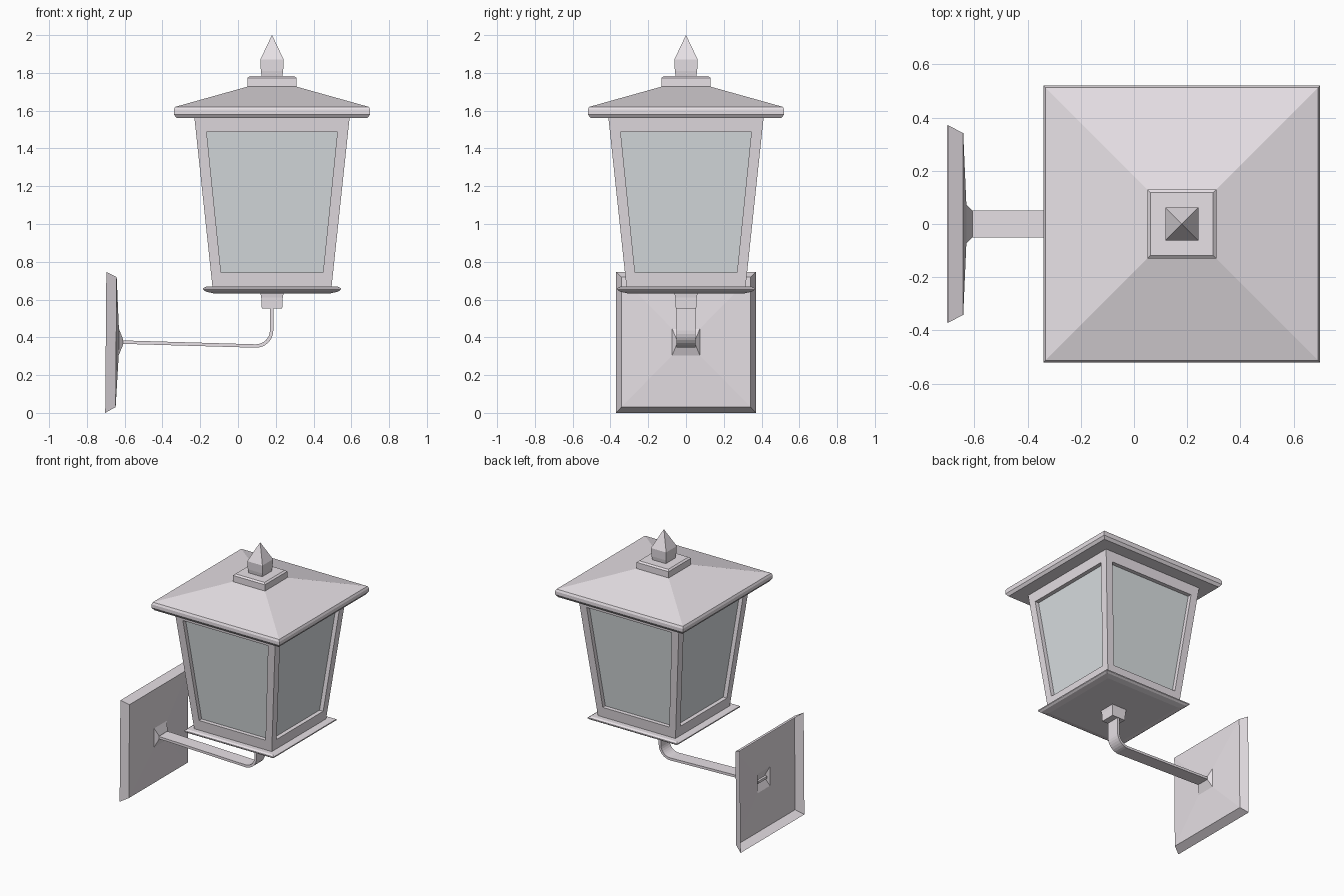
import bpy, bmesh, math

if "Cube" in bpy.data.objects:
    bpy.data.objects.remove(bpy.data.objects["Cube"])

CX = 0.18  # lantern axis


def material(name, rgb):
    m = bpy.data.materials.new(name)
    m.diffuse_color = (*rgb, 1)
    m.use_nodes = True
    m.node_tree.nodes["Principled BSDF"].inputs["Base Color"].default_value = m.diffuse_color
    return m


METAL = material("painted_metal", (0.80, 0.75, 0.79))
GLASS = material("frosted_glass", (0.70, 0.74, 0.76))


def make(name, verts, faces, mat=METAL):
    me = bpy.data.meshes.new(name)
    me.from_pydata(verts, [], faces)
    bm = bmesh.new()
    bm.from_mesh(me)
    bmesh.ops.remove_doubles(bm, verts=bm.verts, dist=1e-5)
    bmesh.ops.recalc_face_normals(bm, faces=bm.faces)
    bm.to_mesh(me)
    bm.free()
    me.materials.append(mat)
    ob = bpy.data.objects.new(name, me)
    bpy.context.collection.objects.link(ob)
    return ob


def loft(name, rings, cap_start=True, cap_end=True, mat=METAL):
    n = len(rings[0])
    verts = [v for r in rings for v in r]
    faces = [(i * n + k, i * n + (k + 1) % n, (i + 1) * n + (k + 1) % n, (i + 1) * n + k)
             for i in range(len(rings) - 1) for k in range(n)]
    if cap_start:
        faces.append(tuple(range(n)))
    if cap_end:
        faces.append(tuple(range(len(verts) - n, len(verts))))
    return make(name, verts, faces, mat)


SIGNS = ((-1, -1), (1, -1), (1, 1), (-1, 1))


def square_stack(name, profile):
    """Square tower from (z, half width) pairs on the lantern axis."""
    return loft(name, [[(CX + sx * h, sy * h, z) for sx, sy in SIGNS] for z, h in profile])


# roof, cap, finial, tray and socket
square_stack("roof", [(1.56, 0.505), (1.58, 0.52), (1.605, 0.52), (1.62, 0.513), (1.727, 0.13)])
square_stack("roof_cap", [(1.72, 0.13), (1.773, 0.13), (1.783, 0.118)])
square_stack("finial", [(1.78, 0.054), (1.81, 0.059), (1.87, 0.062), (2.0, 0.0005)])
square_stack("base_tray", [(0.633, 0.31), (0.642, 0.35), (0.652, 0.364), (0.660, 0.364), (0.668, 0.35)])
square_stack("arm_socket", [(0.552, 0.054), (0.61, 0.057), (0.64, 0.062)])

# tapered lantern body: four framed sides with recessed panes
Z0, Z1, H0, H1 = 0.665, 1.565, 0.315, 0.411


def half(z):
    return H0 + (H1 - H0) * (z - Z0) / (Z1 - Z0)


def trapezoid(corners, depth, side):
    """Points (u, z) on one body side, pushed inward by depth and turned about the axis."""
    c, s = round(math.cos(side * math.pi / 2)), round(math.sin(side * math.pi / 2))
    out = []
    for u, z in corners:
        y = -half(z) + depth
        out.append((CX + u * c - y * s, u * s + y * c, z))
    return out


outer = [(-H0, Z0), (H0, Z0), (H1, Z1), (-H1, Z1)]
window = [(-0.27, 0.743), (0.27, 0.743), (0.346, 1.487), (-0.346, 1.487)]
verts, faces = [], []
for side in range(4):
    base = len(verts)
    verts += trapezoid(outer, 0, side) + trapezoid(window, 0, side) + trapezoid(window, 0.03, side)
    for i in range(2):
        for k in range(4):
            a, b = base + i * 4 + k, base + i * 4 + (k + 1) % 4
            faces.append((a, b, b + 4, a + 4))
    pane = trapezoid(window, 0.03, side)
    make(f"glass_pane_{side + 1}", pane, [(0, 1, 2, 3)], GLASS)
make("lantern_frame", verts, faces)

# flat bent arm: strip outline along its path, extruded across y
bend = [(-0.62, 0.366, 0.382)]
inner, under = [(-0.625, 0.384)], [(-0.625, 0.366)]
for k in range(9):
    a = math.radians(-91.8 + 91.8 * k / 8)
    under.append((0.095 + 0.092 * math.cos(a), 0.437 + 0.092 * math.sin(a)))
    inner.append((0.095 + 0.074 * math.cos(a), 0.437 + 0.074 * math.sin(a)))
under.append((0.187, 0.56))
inner.append((0.169, 0.56))
rings = [[(ux, -0.05, uz), (ux, 0.05, uz), (ix, 0.05, iz), (ix, -0.05, iz)]
         for (ux, uz), (ix, iz) in zip(under, inner)]
loft("bent_arm", rings)

# open-backed wall plate with a small flange at the arm
ZC = 0.375
plate = [(-0.70, 0.37, 0.372), (-0.645, 0.342, 0.344), (-0.631, 0.073, 0.07), (-0.608, 0.05, 0.014)]
rings = [[(x + 0.008 * sz * hz, sy * hy, ZC + sz * hz) for sy, sz in SIGNS] for x, hy, hz in plate]
# rim edge sits on the ground plane
rings[0] = [(x, y, 0.0 if z < ZC else z) for x, y, z in rings[0]]
loft("wall_plate", rings, cap_start=False)
